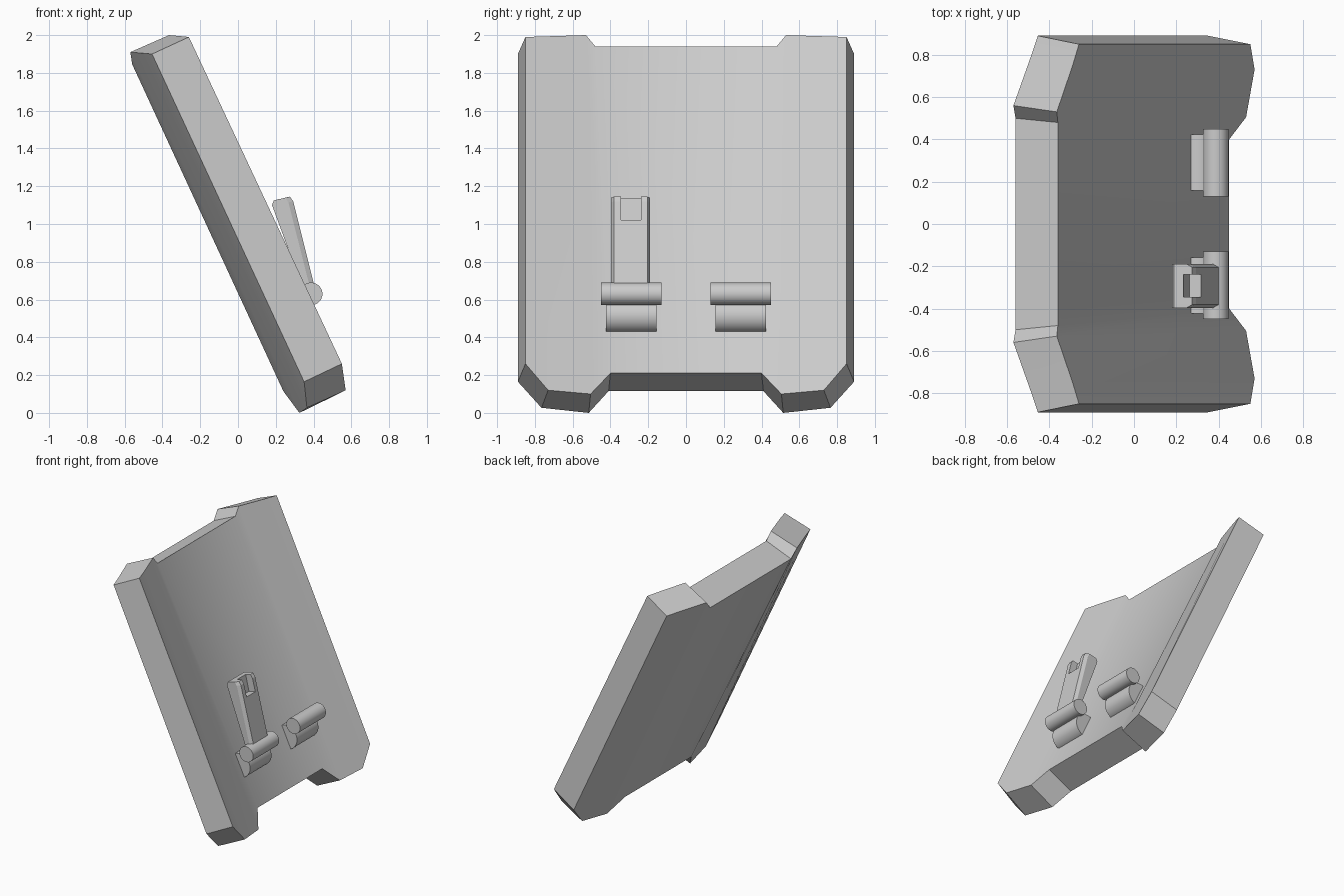
import bpy, bmesh, math

if "Cube" in bpy.data.objects:
    bpy.data.objects.remove(bpy.data.objects["Cube"])


def loft(name, rings, smooth=True):
    """Skin a row of equal-length closed rings and cap both ends."""
    bm = bmesh.new()
    vs = [[bm.verts.new(p) for p in r] for r in rings]
    n = len(rings[0])
    for a, b in zip(vs, vs[1:]):
        for i in range(n):
            j = (i + 1) % n
            bm.faces.new((a[i], a[j], b[j], b[i]))
    bm.faces.new(vs[0])
    bm.faces.new(vs[-1])
    bmesh.ops.recalc_face_normals(bm, faces=bm.faces)
    me = bpy.data.meshes.new(name)
    bm.to_mesh(me)
    bm.free()
    ob = bpy.data.objects.new(name, me)
    bpy.context.collection.objects.link(ob)
    if smooth:
        smooth_obj(ob)
    return ob


def smooth_obj(ob):
    bpy.ops.object.select_all(action='DESELECT')
    ob.select_set(True)
    bpy.context.view_layer.objects.active = ob
    bpy.ops.object.shade_smooth_by_angle(angle=math.radians(30))


def rod(name, x, y, z, radius, length):
    bpy.ops.mesh.primitive_cylinder_add(vertices=32, radius=radius, depth=length,
                                        location=(x, y, z), rotation=(math.pi / 2, 0, 0))
    ob = bpy.context.object
    ob.name = name
    smooth_obj(ob)


# Curved leaning slab: rings are front top, front bottom, back bottom, back top
half = [
    [(-.36, .48, 1.94), (.45, .40, .21), (.24, .41, .115), (-.56, .50, 1.845)],
    [(-.365, .53, 2.0), (.53, .505, .10), (.325, .515, 0), (-.57, .56, 1.91)],
    [(-.29, .75, 1.993), (.57, .73, .12), (.365, .765, .027), (-.49, .785, 1.903)],
    [(-.26, .85, 1.99), (.55, .85, .26), (.35, .89, .165), (-.455, .89, 1.90)],
]
mirrored = [[(x, -y, z) for x, y, z in r] for r in reversed(half)]
loft("slab", mirrored + half)

# Hinge barrels on rounded mounts
for side, s in (("left", -1), ("right", 1)):
    rod(f"hinge_barrel_{side}", .387, s * .29, .63, .06, .32)
    rod(f"hinge_mount_{side}", .309, s * .29, .513, .092, .265)

# Latch arm: tapered side profile with chamfered front edges
full = [(.18, 1.10), (.19, 1.125), (.275, 1.145), (.292, 1.12), (.407, .66), (.35, .64)]
slim = [(.18, 1.10), (.19, 1.125), (.25, 1.139), (.267, 1.114), (.382, .66), (.35, .64)]
arm = loft("latch_arm", [[(x, -.293 + dy, z) for x, z in prof]
                         for dy, prof in ((-.103, slim), (-.088, full),
                                          (.088, full), (.103, slim))], smooth=False)

# Pocket at the tip of the arm
pocket = [(.225, 1.17), (.262, 1.01), (.36, 1.03), (.36, 1.17)]
cutter = loft("pocket_cutter", [[(x, y, z) for x, z in pocket] for y in (-.345, -.238)],
              smooth=False)
cutter.hide_render = True
cutter.hide_set(True)
cut = arm.modifiers.new("pocket", 'BOOLEAN')
cut.operation = 'DIFFERENCE'
cut.solver = 'EXACT'
cut.object = cutter
